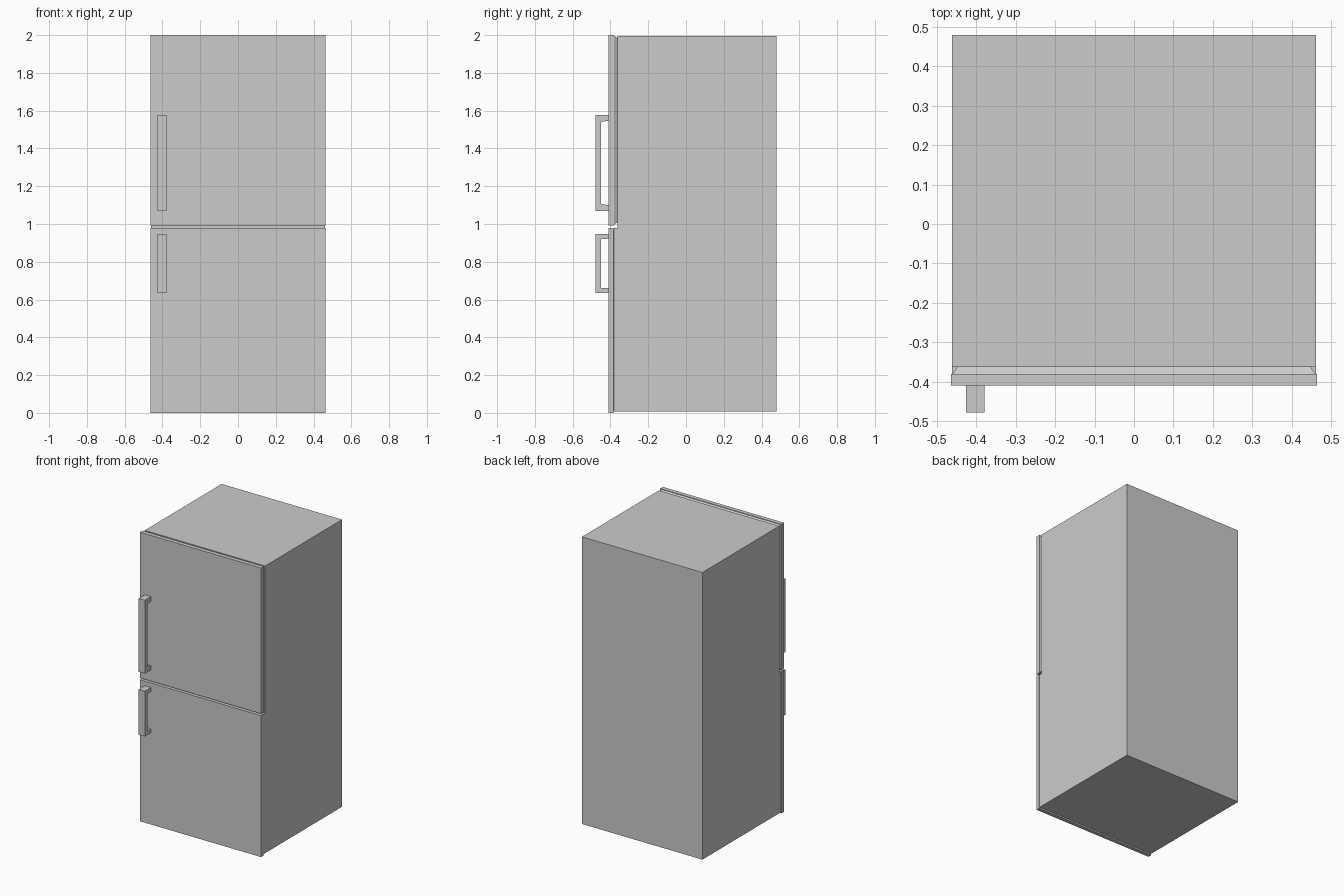
import bpy, bmesh

if "Cube" in bpy.data.objects:
    bpy.data.objects.remove(bpy.data.objects["Cube"])


def finish(name, bm):
    bmesh.ops.recalc_face_normals(bm, faces=bm.faces[:])
    mesh = bpy.data.meshes.new(name)
    bm.to_mesh(mesh)
    bm.free()
    obj = bpy.data.objects.new(name, mesh)
    bpy.context.collection.objects.link(obj)
    return obj


def extrude_profile(name, yz, x0, x1):
    """Extrude a closed side profile (y, z) from x0 to x1."""
    bm = bmesh.new()
    face = bm.faces.new([bm.verts.new((x0, y, z)) for y, z in yz])
    out = bmesh.ops.extrude_face_region(bm, geom=[face])
    moved = [g for g in out["geom"] if isinstance(g, bmesh.types.BMVert)]
    bmesh.ops.translate(bm, verts=moved, vec=(x1 - x0, 0, 0))
    return finish(name, bm)


def door(name, z0, z1, y_mid, y_back):
    """Door slab with a tapered lip on its back face."""
    w, front = 0.464, -0.41
    rings = [(front, 0), (y_mid, 0), (y_mid, 0.004), (y_back, 0.017)]
    bm = bmesh.new()
    loops = []
    for y, i in rings:
        corners = [(-w + i, z0 + i), (w - i, z0 + i), (w - i, z1 - i), (-w + i, z1 - i)]
        loops.append([bm.verts.new((x, y, z)) for x, z in corners])
    for a, b in zip(loops, loops[1:]):
        for k in range(4):
            n = (k + 1) % 4
            bm.faces.new((a[k], a[n], b[n], b[k]))
    bm.faces.new(loops[0])
    bm.faces.new(loops[-1])
    return finish(name, bm)


def handle(name, z0, z1):
    """C-shaped pull: a square bar on two short posts."""
    out, inn, base, t0, t1 = -0.478, -0.449, -0.41, 0.03, 0.036
    if z1 - z0 < 0.4:
        t0 = t1 = 0.027
    extrude_profile(name, [(base, z0), (out, z0), (out, z1), (base, z1),
                           (base, z1 - t0), (inn, z1 - t1),
                           (inn, z0 + t1), (base, z0 + t0)], -0.426, -0.379)


# Cabinet: the lower half steps slightly further forward
extrude_profile("cabinet", [(-0.381, 0.008), (0.479, 0.008), (0.479, 1.995),
                            (-0.362, 1.995), (-0.362, 0.978), (-0.381, 0.978)],
                -0.461, 0.461)

# Doors
door("upper_door", 0.992, 2.0, -0.381, -0.362)
door("lower_door", 0.0, 0.979, -0.384, -0.377)

# Handles
handle("upper_handle", 1.07, 1.577)
handle("lower_handle", 0.635, 0.948)
